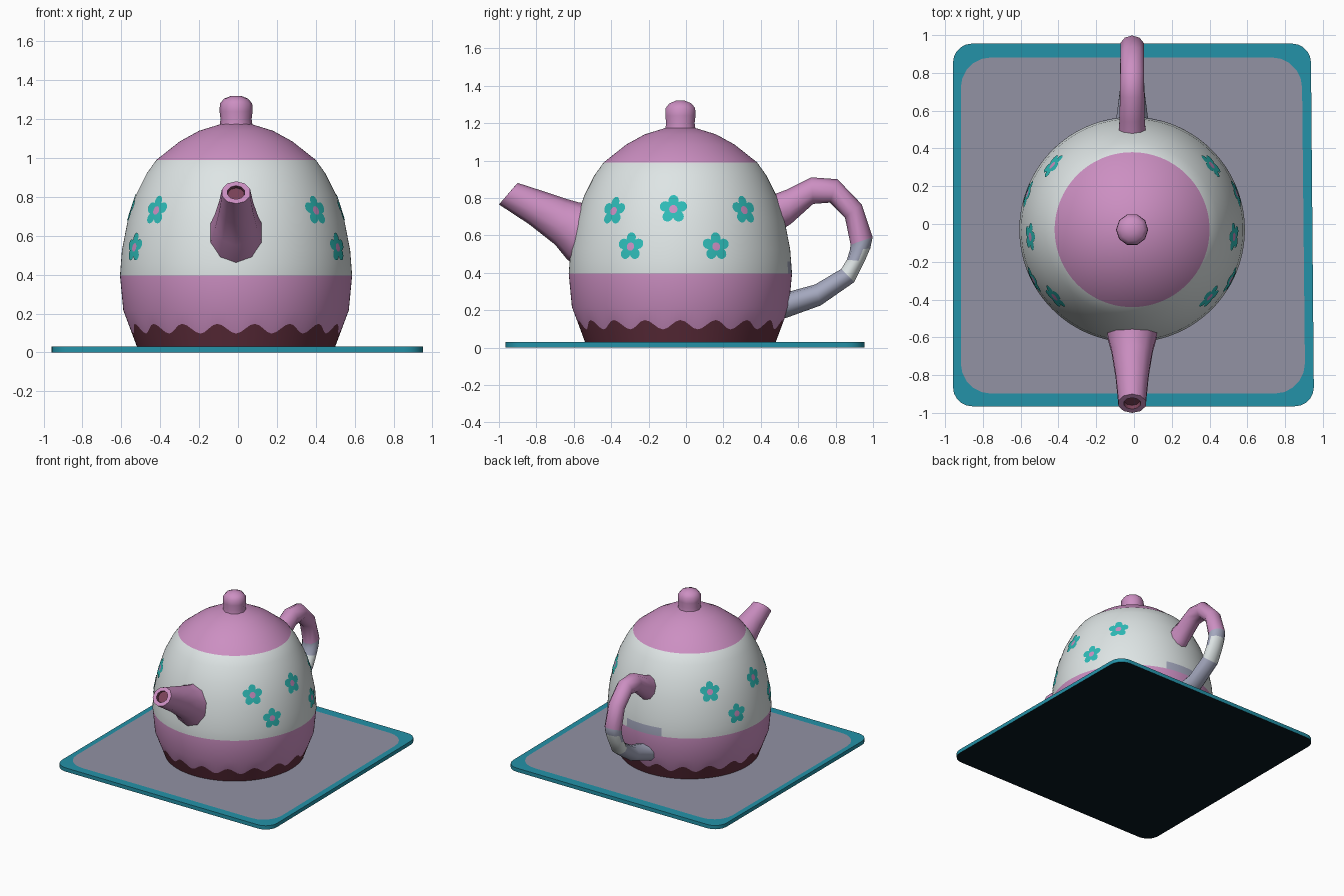
import bpy, bmesh, math
from mathutils import Vector

if "Cube" in bpy.data.objects:
    bpy.data.objects.remove(bpy.data.objects["Cube"])


def material(name, r, g, b):
    lin = lambda c: ((c / 255 + 0.055) / 1.055) ** 2.4 if c > 10 else c / 255 / 12.92
    m = bpy.data.materials.new(name)
    m.diffuse_color = (lin(r), lin(g), lin(b), 1)
    m.use_nodes = True
    m.node_tree.nodes["Principled BSDF"].inputs["Base Color"].default_value = m.diffuse_color
    return m


MATS = [material("pink", 204, 143, 194), material("white", 222, 229, 229),
        material("chocolate", 100, 48, 63), material("flower_teal", 46, 188, 184),
        material("tray_teal", 36, 146, 168), material("tray_grey", 146, 146, 164),
        material("lavender_grey", 164, 168, 190), material("black", 8, 24, 32),
        material("spout_inside", 122, 66, 88)]
PINK, WHITE, CHOC, FLOWER, TEAL, GREY, LAV, BLACK, INSIDE = range(9)
CX, CY = -0.01, -0.03          # pot axis
TAU = math.tau


def finish(name, bm, angle, recalc=True):
    if recalc:
        bmesh.ops.recalc_face_normals(bm, faces=bm.faces)
    me = bpy.data.meshes.new(name)
    bm.to_mesh(me)
    bm.free()
    for m in MATS:
        me.materials.append(m)
    for p in me.polygons:
        p.use_smooth = True
    me.set_sharp_from_angle(angle=math.radians(angle))
    bpy.context.collection.objects.link(bpy.data.objects.new(name, me))


def loft(name, rings, colour, angle=45):
    """Skin rings of points, cap both ends; colour(band, centre) gives the material."""
    bm = bmesh.new()
    vs = [[bm.verts.new(p) for p in ring] for ring in rings]
    n = len(vs[0])
    made = [(-1, bm.faces.new(vs[0])), (len(vs) - 1, bm.faces.new(vs[-1]))]
    for i in range(len(vs) - 1):
        for k in range(n):
            j = (k + 1) % n
            made.append((i, bm.faces.new((vs[i][k], vs[i][j], vs[i + 1][j], vs[i + 1][k]))))
    for i, f in made:
        f.material_index = colour(i, f.calc_center_median())
    finish(name, bm, angle)


def tube(name, sections, colour, sides=10):
    """Tube in the side plane; each section is (y, z) outer, (y, z) inner, half width."""
    rings = []
    for y1, z1, y2, z2, w in sections:
        c = Vector((CX, (y1 + y2) / 2, (z1 + z2) / 2))
        h = Vector((0, (y1 - y2) / 2, (z1 - z2) / 2))
        rings.append([c + h * math.cos(TAU * k / sides) + Vector((w * math.sin(TAU * k / sides), 0, 0))
                      for k in range(sides)])
    loft(name, rings, colour, 50)


# Pot profile: (height, radius)
PROFILE = [(0.03, 0.51), (0.217, 0.58), (0.395, 0.597), (0.525, 0.587), (0.68, 0.557),
           (0.81, 0.515), (0.92, 0.46), (0.99, 0.41), (1.085, 0.29), (1.14, 0.19), (1.18, 0.06)]


def radius(z):
    for (z0, r0), (z1, r1) in zip(PROFILE, PROFILE[1:]):
        if z <= z1:
            return r0 + (r1 - r0) * (z - z0) / (z1 - z0)
    return PROFILE[-1][1]


def on_pot(a, z, lift=0.0):
    r = radius(z) + lift
    return (CX + r * math.cos(a), CY + r * math.sin(a), z)


# Pot body: scalloped chocolate base, pink band, white belly, pink lid
COLS = 144
rows = [lambda a, z=z: z for z, _ in PROFILE]
rows.insert(1, lambda a: 0.122 + 0.025 * math.cos(18 * a))
rows.insert(4, lambda a: 0.46)


def pot_colour(i, c):
    if i < 1:
        return CHOC
    if i < 3:
        return PINK
    if i == 3 and c.y > 0 and abs(c.x - CX) < 0.15:
        return LAV
    return WHITE if c.z < 0.99 else PINK


loft("pot_body", [[on_pot(TAU * k / COLS, row(TAU * k / COLS)) for k in range(COLS)] for row in rows],
     pot_colour, 60)

# Lid knob
KNOB = [(1.165, 0.085), (1.2, 0.08), (1.24, 0.085), (1.28, 0.083), (1.305, 0.062), (1.32, 0.025)]
loft("lid_knob", [[(CX + r * math.cos(TAU * k / 10), CY + r * math.sin(TAU * k / 10), z) for k in range(10)]
                  for z, r in KNOB], lambda i, c: PINK, 60)

# Spout with a recessed dark opening
tube("spout", [(-0.50, 0.77, -0.54, 0.41, 0.15), (-0.57, 0.775, -0.635, 0.47, 0.135),
               (-0.64, 0.795, -0.70, 0.55, 0.115), (-0.76, 0.835, -0.84, 0.66, 0.092),
               (-0.90, 0.88, -1.00, 0.765, 0.076), (-0.92, 0.858, -0.98, 0.788, 0.046),
               (-0.90, 0.846, -0.96, 0.776, 0.044)],
     lambda i, c: INSIDE if i >= 5 else PINK)

# Handle: pink above, pale below
tube("handle", [(0.42, 0.80, 0.46, 0.60, 0.08), (0.54, 0.845, 0.56, 0.66, 0.07),
                (0.67, 0.91, 0.68, 0.768, 0.068), (0.81, 0.90, 0.77, 0.775, 0.066),
                (0.94, 0.765, 0.85, 0.695, 0.066), (0.998, 0.59, 0.88, 0.55, 0.066),
                (0.985, 0.53, 0.876, 0.52, 0.066), (0.955, 0.46, 0.86, 0.47, 0.066),
                (0.90, 0.35, 0.83, 0.42, 0.066), (0.72, 0.225, 0.69, 0.337, 0.068),
                (0.54, 0.16, 0.555, 0.30, 0.09), (0.44, 0.14, 0.44, 0.31, 0.11)],
     lambda i, c: PINK if i < 5 else WHITE if i == 7 or (i == 6 and c.y > 0.93) else LAV)

# Painted flowers: thin plates following the pot wall, mirrored left and right
SPOTS = [(-41, 0.73), (-4, 0.74), (39, 0.735), (-27, 0.54), (19, 0.54)]


def flower(name, a0, z0):
    bm = bmesh.new()
    n = 40

    def point(phi, d):
        z = z0 + d * math.sin(phi)
        return bm.verts.new(on_pot(a0 + d * math.cos(phi) / radius(z0), z, 0.004))

    centre = point(0, 0)
    rings = []
    for t in (0, 0.5, 1):
        ring = []
        for k in range(n):
            phi = TAU * k / n
            petal = 0.046 + 0.03 * abs(math.cos(2.5 * (phi - math.pi / 2))) ** 0.8
            ring.append(point(phi, 0.022 * (1 - t) + petal * t))
        rings.append(ring)
    for k in range(n):
        j = (k + 1) % n
        bm.faces.new((centre, rings[0][k], rings[0][j])).material_index = PINK
        for p, q in zip(rings, rings[1:]):
            bm.faces.new((p[k], q[k], q[j], p[j])).material_index = FLOWER
    finish(name, bm, 60, recalc=False)


for i, (deg, z) in enumerate(SPOTS):
    flower(f"flower_right_{i + 1}", math.radians(deg), z)
    flower(f"flower_left_{i + 1}", math.radians(180 - deg), z)


# Tray: rounded slab with grey centre and black underside
def rounded(x0, x1, y0, y1, r, z):
    pts = []
    for q, (x, y) in enumerate([(x1 - r, y1 - r), (x0 + r, y1 - r), (x0 + r, y0 + r), (x1 - r, y0 + r)]):
        for s in range(6):
            a = math.pi / 2 * (q + s / 5)
            # Slightly hand-cut: the back right corner pulls in
            pts.append((x + r * math.cos(a) - (0.015 if x > 0 and y > 0 else 0), y + r * math.sin(a), z))
    return pts


outer = (-0.958, 0.952, -0.965, 0.955, 0.1)
loft("tray", [rounded(*outer, 0), rounded(*outer, 0.03), rounded(-0.917, 0.905, -0.898, 0.882, 0.16, 0.0302)],
     lambda i, c: BLACK if i < 0 else GREY if i == 2 else TEAL, 30)
